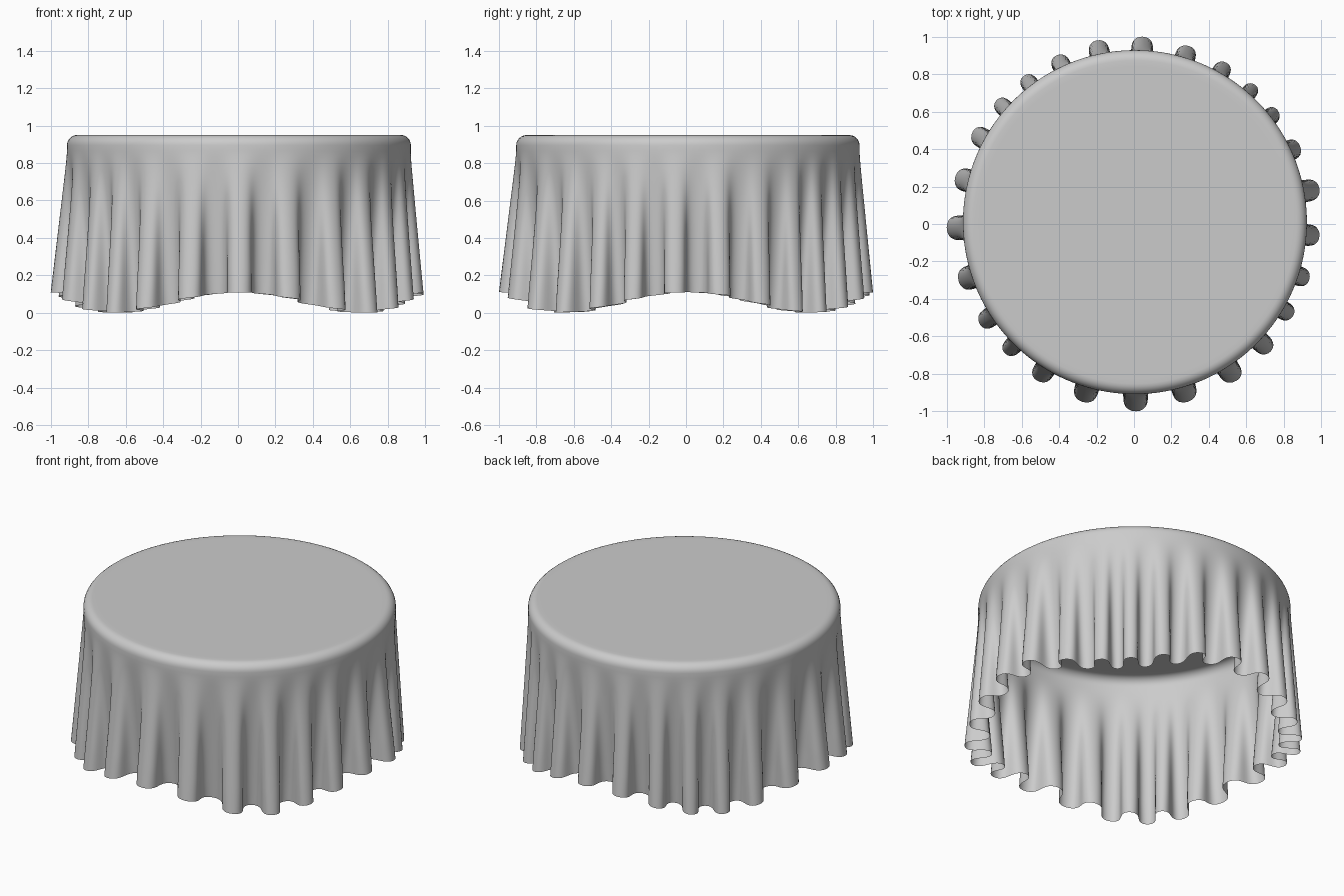
import bpy, bmesh
from math import sin, cos, pi, atan2, hypot, tau

if "Cube" in bpy.data.objects:
    bpy.data.objects.remove(bpy.data.objects["Cube"])

CX, CY = 0.005, 0.01      # centre of the table top
R, TOP, EDGE = 0.918, 0.95, 0.055
VALLEY = 0.85             # radius of the hem between folds
STEPS, ROWS = 24, 28

# Outer tips of the folds at the hem, seen from above
tips = [(0.99, 0.19), (0.885, 0.42), (0.765, 0.61), (0.65, 0.74), (0.495, 0.86),
        (0.295, 0.95), (0.045, 1.0), (-0.2, 0.98), (-0.415, 0.9), (-0.59, 0.79),
        (-0.735, 0.66), (-0.86, 0.495), (-0.955, 0.25), (-1.0, -0.02),
        (-0.935, -0.31), (-0.82, -0.54), (-0.69, -0.69), (-0.52, -0.835),
        (-0.275, -0.95), (0.01, -1.0), (0.285, -0.95), (0.55, -0.835),
        (0.73, -0.68), (0.85, -0.49), (0.935, -0.3), (0.99, -0.065)]
folds = [(atan2(y - CY, x - CX) % tau, hypot(x - CX, y - CY)) for x, y in tips]
folds.sort()
N = len(folds)

# Columns: rest angle, hem angle (omega-shaped folds) and hem radius
columns = []
for i, (a, tip) in enumerate(folds):
    before = ((a - folds[i - 1][0]) % tau) / 2
    after = ((folds[(i + 1) % N][0] - a) % tau) / 2
    for s in range(STEPS):
        p = -pi + tau * s / STEPS
        half = before if p < 0 else after
        rest = a + half * p / pi
        shift = half / pi * 0.42 * sin(2 * p)
        hem_r = VALLEY + (tip - VALLEY) * (0.5 + 0.5 * cos(p))
        columns.append((rest, shift, hem_r))

bm = bmesh.new()
rings = []


def add_ring(points):
    ring = [bm.verts.new((CX + r * cos(a), CY + r * sin(a), z)) for r, a, z in points]
    if rings:
        prev = rings[-1]
        for k in range(len(ring)):
            n = (k + 1) % len(ring)
            bm.faces.new((prev[k], ring[k], ring[n], prev[n]))
    rings.append(ring)


# Flat top and rounded rim
add_ring([(R - EDGE - 0.03, c[0], TOP) for c in columns])
bm.faces.new(rings[0])
for k in range(7):
    t = k / 6 * pi / 2
    add_ring([(R - EDGE + EDGE * sin(t), c[0], TOP - EDGE + EDGE * cos(t)) for c in columns])

# Hanging skirt, folds deepening towards the wavy hem
start = TOP - EDGE
for j in range(1, ROWS + 1):
    f = j / ROWS
    w = max(0, (f - 0.03) / 0.97)
    w = w * w / (w + 0.05) * 1.05
    pts = []
    for rest, shift, hem_r in columns:
        hem_z = 0.056 + 0.054 * cos(4 * rest)
        pts.append((R + (hem_r - R) * w, rest + shift * min(1, w * 1.2), start + (hem_z - start) * f))
    add_ring(pts)

bmesh.ops.recalc_face_normals(bm, faces=bm.faces)
if rings[0][0].link_faces and max(bm.faces, key=lambda q: len(q.verts)).normal.z < 0:
    bmesh.ops.reverse_faces(bm, faces=bm.faces)
mesh = bpy.data.meshes.new("tablecloth")
bm.to_mesh(mesh)
bm.free()
for poly in mesh.polygons:
    poly.use_smooth = True
cloth = bpy.data.objects.new("tablecloth", mesh)
bpy.context.collection.objects.link(cloth)
